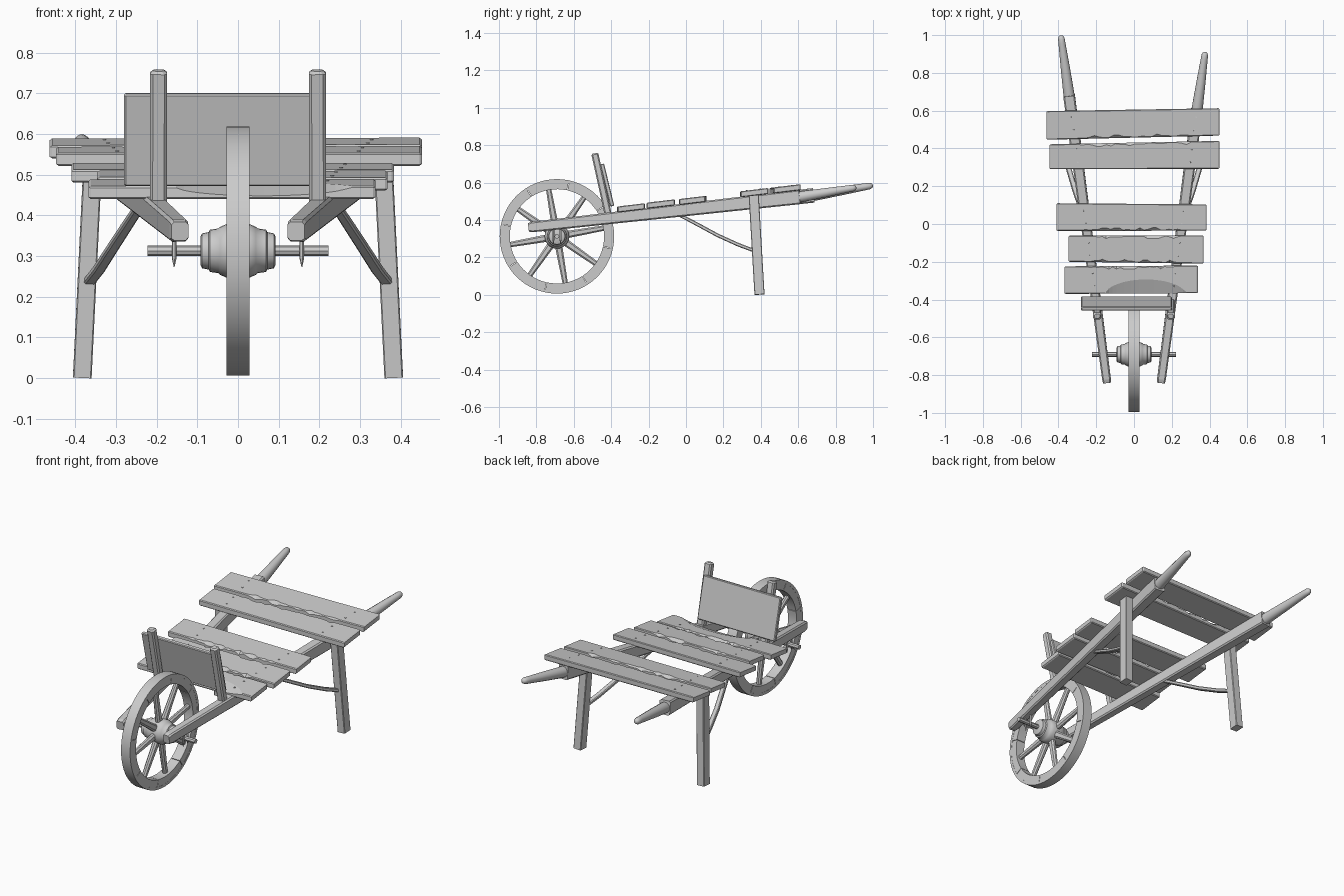
import bpy, bmesh, math, random
from mathutils import Vector as V

if "Cube" in bpy.data.objects:
    bpy.data.objects.remove(bpy.data.objects["Cube"])

random.seed(4)
mat = bpy.data.materials.new("weathered grey")
mat.diffuse_color = (0.6, 0.6, 0.6, 1)
mat.use_nodes = True
mat.node_tree.nodes["Principled BSDF"].inputs["Base Color"].default_value = mat.diffuse_color


def loft(name, rings, closed=False, smooth=False):
    """Skin a list of equal-length point rings, capped unless closed."""
    bm = bmesh.new()
    vr = [[bm.verts.new(p) for p in r] for r in rings]
    n = len(vr[0])
    pairs = list(zip(vr, vr[1:])) + ([(vr[-1], vr[0])] if closed else [])
    for a, b in pairs:
        for i in range(n):
            j = (i + 1) % n
            bm.faces.new((a[i], a[j], b[j], b[i]))
    if not closed:
        bm.faces.new(vr[0])
        bm.faces.new(vr[-1])
    bmesh.ops.recalc_face_normals(bm, faces=bm.faces)
    me = bpy.data.meshes.new(name)
    bm.to_mesh(me)
    bm.free()
    ob = bpy.data.objects.new(name, me)
    bpy.context.collection.objects.link(ob)
    me.materials.append(mat)
    if smooth:
        bpy.ops.object.select_all(action='DESELECT')
        ob.select_set(True)
        bpy.context.view_layer.objects.active = ob
        bpy.ops.object.shade_smooth_by_angle(angle=math.radians(40))
    return ob


def bar(name, stations, side=(1, 0, 0), c=0.005, tip=False):
    """Chamfered bar through stations (centre, width along side, depth)."""
    d = (V(stations[-1][0]) - V(stations[0][0])).normalized()
    s = V(side)
    s = (s - d * s.dot(d)).normalized()
    u = s.cross(d)
    st = [(V(p), w, h) for p, w, h in stations]
    if tip:  # chamfer both ends
        (p0, w0, h0), (p1, w1, h1) = st[0], st[-1]
        st = [(p0, w0 - 2*c, h0 - 2*c), (p0 + d*c, w0, h0)] + st[1:-1] + \
             [(p1 - d*c, w1, h1), (p1, w1 - 2*c, h1 - 2*c)]
    rings = []
    for p, w, h in st:
        a, b = w/2, h/2
        k = min(c, a*0.6, b*0.6)
        sec = [(a, b-k), (a-k, b), (k-a, b), (-a, b-k),
               (-a, k-b), (k-a, -b), (a-k, -b), (a, k-b)]
        rings.append([p + s*x + u*y for x, y in sec])
    return loft(name, rings)


def rod(name, stations, n=14, smooth=True):
    """Round bar through stations (centre, radius)."""
    d = (V(stations[-1][0]) - V(stations[0][0])).normalized()
    s = d.orthogonal().normalized()
    u = d.cross(s)
    return loft(name, [[V(p) + (s*math.cos(t) + u*math.sin(t))*r
                        for t in (2*math.pi*i/n for i in range(n))]
                       for p, r in stations], smooth=smooth)


# wheel: tyre, eight rim segments, spokes, hub and axle
WY, WZ = -0.69, 0.313


def arc(name, a0, a1, n, r0, r1, w, closed=False):
    rings = []
    for i in range(n if closed else n + 1):
        t = a0 + (a1 - a0)*i/n
        rings.append([(x, WY + r*math.cos(t), WZ + r*math.sin(t))
                      for x, r in ((-w, r0), (w, r0), (w, r1), (-w, r1))])
    return loft(name, rings, closed, True)


arc("wheel_tyre", 0, 2*math.pi, 64, 0.291, 0.306, 0.028, True)
for i in range(8):
    a = math.radians(10 + 45*i)
    h = math.radians(22.2)
    arc("rim_segment", a - h, a + h, 8, 0.252, 0.292, 0.027)
    d = V((0, math.cos(a), math.sin(a)))
    c = V((0, WY, WZ))
    bar("spoke", [(c + d*0.04, 0.03, 0.04), (c + d*0.15, 0.026, 0.034),
                  (c + d*0.26, 0.024, 0.028)], c=0.009)
hub = [(0.092, 0.036), (0.088, 0.043), (0.072, 0.046), (0.069, 0.052),
       (0.048, 0.055), (0.044, 0.059), (0.028, 0.066)]
rod("hub", [((-x, WY, WZ), r) for x, r in hub] +
    [((x, WY, WZ), r) for x, r in hub[::-1]], 24)
rod("axle", [((-0.222, WY, WZ), 0.013), ((0.222, WY, WZ), 0.013)], 8, False)

for s, label, end, base in ((-1, "left", 0.998, 0.68), (1, "right", 0.91, 0.61)):
    # side beam tapering toward the wheel
    def bx(y):
        return s*(0.143 + (y + 0.84)*0.132)

    def bz(y):
        return 0.361 + (y + 0.84)*0.1125
    bar(label + "_beam", [((bx(-0.84), -0.84, bz(-0.84)), 0.042, 0.046),
                          ((bx(-0.82), -0.82, bz(-0.82)), 0.046, 0.056),
                          ((bx(base), base, bz(base)), 0.062, 0.078)], c=0.007)
    # rounded handle grip
    p0 = V((bx(base - 0.02), base - 0.02, bz(base) - 0.004))
    p1 = V((s*(0.387 if s < 0 else 0.377), end, bz(base) + 0.16*(end - base) + 0.002))
    rod(label + "_handle", [(p0.lerp(p1, t), r) for t, r in
        ((0, 0.029), (0.1, 0.030), (0.5, 0.025), (0.88, 0.019),
         (0.95, 0.018), (0.985, 0.013), (1, 0.006))], 12)
    # leg on the outside of the beam
    bar(label + "_leg", [((s*0.383, 0.393, 0.002), 0.046, 0.054),
                         ((s*0.357, 0.362, 0.535), 0.046, 0.054)], c=0.003)
    # bowed brace between beam and leg
    bar(label + "_brace", [((s*0.24, -0.03, 0.425), 0.024, 0.018),
                           ((s*0.275, 0.07, 0.372), 0.026, 0.019),
                           ((s*0.31, 0.17, 0.318), 0.027, 0.019),
                           ((s*0.342, 0.28, 0.268), 0.028, 0.019),
                           ((s*0.367, 0.365, 0.236), 0.028, 0.018)], c=0.004)
    # upright stake holding the front board
    bar(label + "_stake", [((s*0.196, -0.415, 0.425), 0.042, 0.038),
                           ((s*0.195, -0.488, 0.757), 0.042, 0.038)],
        c=0.007, tip=True)
    # spiked staple prongs around the axle
    for dy in (-0.019, 0.019):
        rod(label + "_axle_staple", [((s*0.157, WY + dy, 0.35), 0.006),
            ((s*0.157, WY + dy, 0.295), 0.006),
            ((s*0.157, WY + dy, 0.273), 0.001)], 6, False)

# leaning front board
bar("front_board", [((-0.04, -0.394, 0.474), 0.48, 0.022),
                    ((-0.04, -0.449, 0.70), 0.48, 0.022)], c=0.004, tip=True)

# bed planks: x0, x1, left (front, back), right (front, back), top z, chipped edges
SL, TH = 0.12, 0.032
planks = [(-0.463, 0.452, (0.446, 0.598), (0.468, 0.613), 0.582, "f"),
          (-0.447, 0.452, (0.290, 0.422), (0.292, 0.440), 0.562, "b"),
          (-0.410, 0.384, (-0.037, 0.110), (-0.035, 0.104), 0.521, "f"),
          (-0.347, 0.368, (-0.200, -0.062), (-0.210, -0.060), 0.502, "fb"),
          (-0.368, 0.338, (-0.370, -0.224), (-0.366, -0.220), 0.481, "Fb")]
for x0, x1, lf, rt, zt, chips in planks:
    yc = sum(lf + rt)/4
    N = 36
    rings = []
    xs = [x0, x0 + 0.006] + [x0 + (x1 - x0)*i/N for i in range(1, N)] + [x1 - 0.006, x1]
    for x in xs:
        t = (x - x0)/(x1 - x0)
        e = 0.004 if x in (x0, x1) else 0
        yf = lf[0] + (rt[0] - lf[0])*t + e
        yb = lf[1] + (rt[1] - lf[1])*t - e
        mid = max(0, 1 - abs(t - 0.5)/0.33)
        cf = random.choice((0, 0.004, 0.012))*(mid > 0) if "f" in chips else 0
        cb = random.choice((0, 0.004, 0.012))*(mid > 0) if "b" in chips else 0
        df, db = cf, cb
        if "F" in chips:  # long lens-shaped split on the front plank
            q = max(0, 1 - ((x - 0.06)/0.21)**2)
            cf, df = 0.07*q**0.6, 0.02*q**0.6
        k = 0.004
        sec = [(yf + k, -TH + e), (yf, -TH + k), (yf, -k - df), (yf + k + cf, -e),
               (yb - k - cb, -e), (yb, -k - db), (yb, -TH + k), (yb - k, -TH + e)]
        rings.append([(x, y, zt + z + SL*(y - yc)) for y, z in sec])
    loft("bed_plank", rings)
    # nail heads over each beam
    for s in (-1, 1):
        for dy in (-0.035, 0.035):
            y = yc + dy
            x = s*(0.143 + (y + 0.84)*0.132)
            z = zt + SL*dy
            rod("nail_head", [((x, y, z - 0.004), 0.005), ((x, y, z + 0.002), 0.004)], 6, False)
